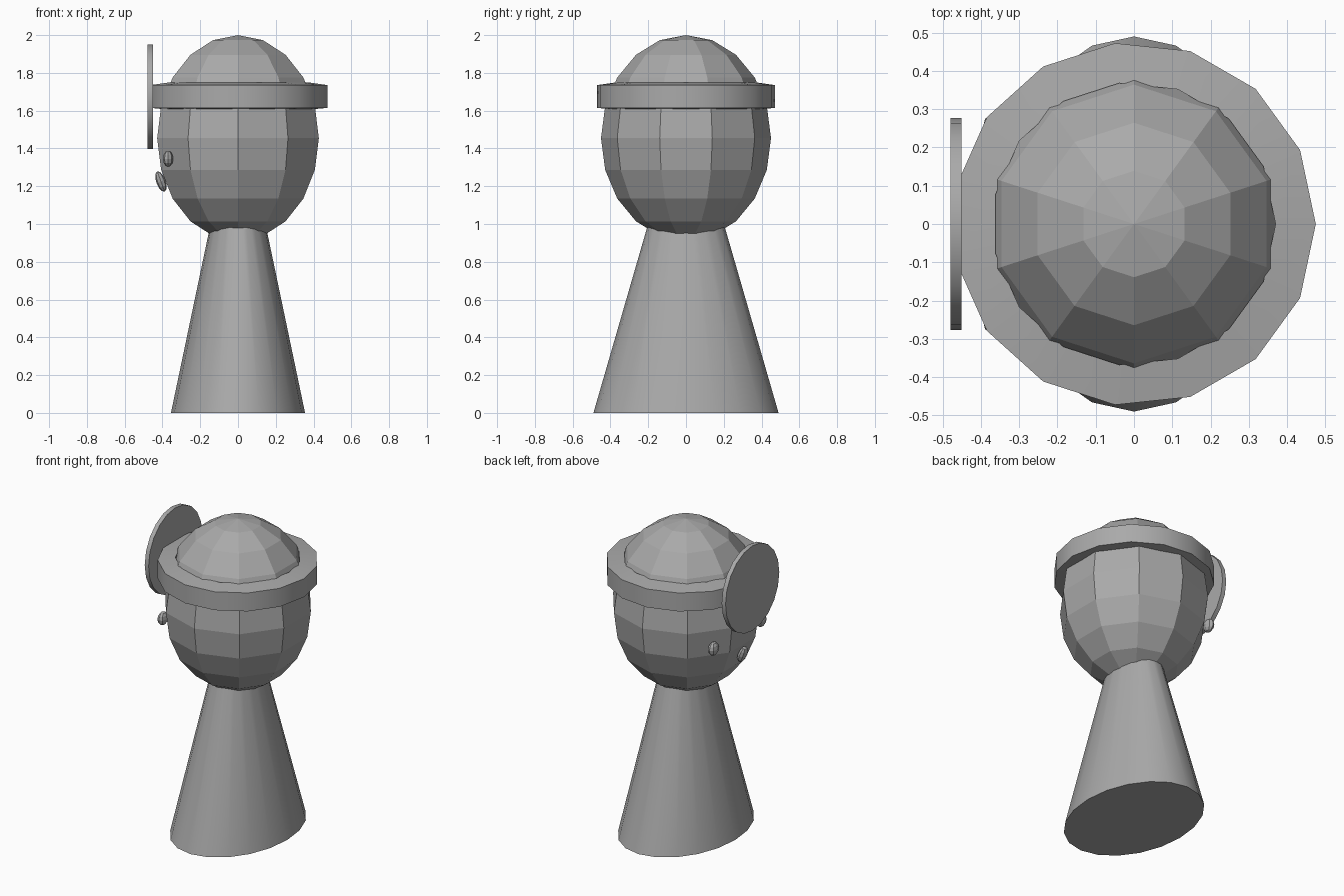
import bpy, math
from math import cos, sin, pi, radians

cube = bpy.data.objects.get("Cube")
if cube:
    bpy.data.objects.remove(cube, do_unlink=True)

grey = bpy.data.materials.new("plain grey")
grey.use_nodes = True
GREY = (0.4, 0.4, 0.4, 1)
grey.diffuse_color = GREY
grey.node_tree.nodes["Principled BSDF"].inputs["Base Color"].default_value = GREY


def finish(name, smooth=False):
    """Name the active object, bake its transform, colour and shade it."""
    ob = bpy.context.object
    ob.name = name
    bpy.ops.object.transform_apply(location=True, rotation=True, scale=True)
    ob.data.materials.append(grey)
    if smooth:
        bpy.ops.object.shade_smooth_by_angle(angle=radians(30))
    return ob


def ball(name, segments, rings, loc, size, tilt=0):
    bpy.ops.mesh.primitive_uv_sphere_add(segments=segments, ring_count=rings, radius=1,
                                         location=loc, rotation=(0, tilt, 0))
    bpy.context.object.scale = size
    return finish(name)


# Body: oval cone whose tip is buried in the head
bpy.ops.mesh.primitive_cone_add(vertices=20, radius1=1, radius2=0.25, depth=1.27,
                                location=(0, 0, 0.635))
bpy.context.object.scale = (0.355, 0.49, 1)
finish("body", smooth=True)

# Faceted egg-shaped head
ball("head", 10, 10, (0, 0, 1.455), (0.45, 0.45, 0.545))

# Headband: a four-point profile swept round in fifteen steps
SIDES = 15
profile = [(0.475, 1.735), (0.475, 1.615), (0.37, 1.605), (0.37, 1.75)]
verts = [(r * cos(2 * pi * i / SIDES), r * sin(2 * pi * i / SIDES), z)
         for i in range(SIDES) for r, z in profile]
faces = []
for i in range(SIDES):
    a, b = 4 * i, 4 * ((i + 1) % SIDES)
    for j in range(4):
        k = (j + 1) % 4
        faces.append((a + j, a + k, b + k, b + j))
mesh = bpy.data.meshes.new("headband")
mesh.from_pydata(verts, [], faces)
band = bpy.data.objects.new("headband", mesh)
bpy.context.collection.objects.link(band)
bpy.ops.object.select_all(action="DESELECT")
band.select_set(True)
bpy.context.view_layer.objects.active = band
finish("headband", smooth=True)

# Round mirror disc on the headband
bpy.ops.mesh.primitive_cylinder_add(vertices=20, radius=0.277, depth=0.028,
                                    location=(-0.465, 0, 1.674), rotation=(0, pi / 2, 0))
finish("forehead_disc", smooth=True)

# Eyes and nose on the face
for side, y in (("right", 0.245), ("left", -0.245)):
    ball(side + "_eye", 8, 6, (-0.37, y, 1.345), (0.027, 0.042, 0.043))
ball("nose", 8, 6, (-0.408, 0, 1.225), (0.025, 0.035, 0.057), radians(-20))
